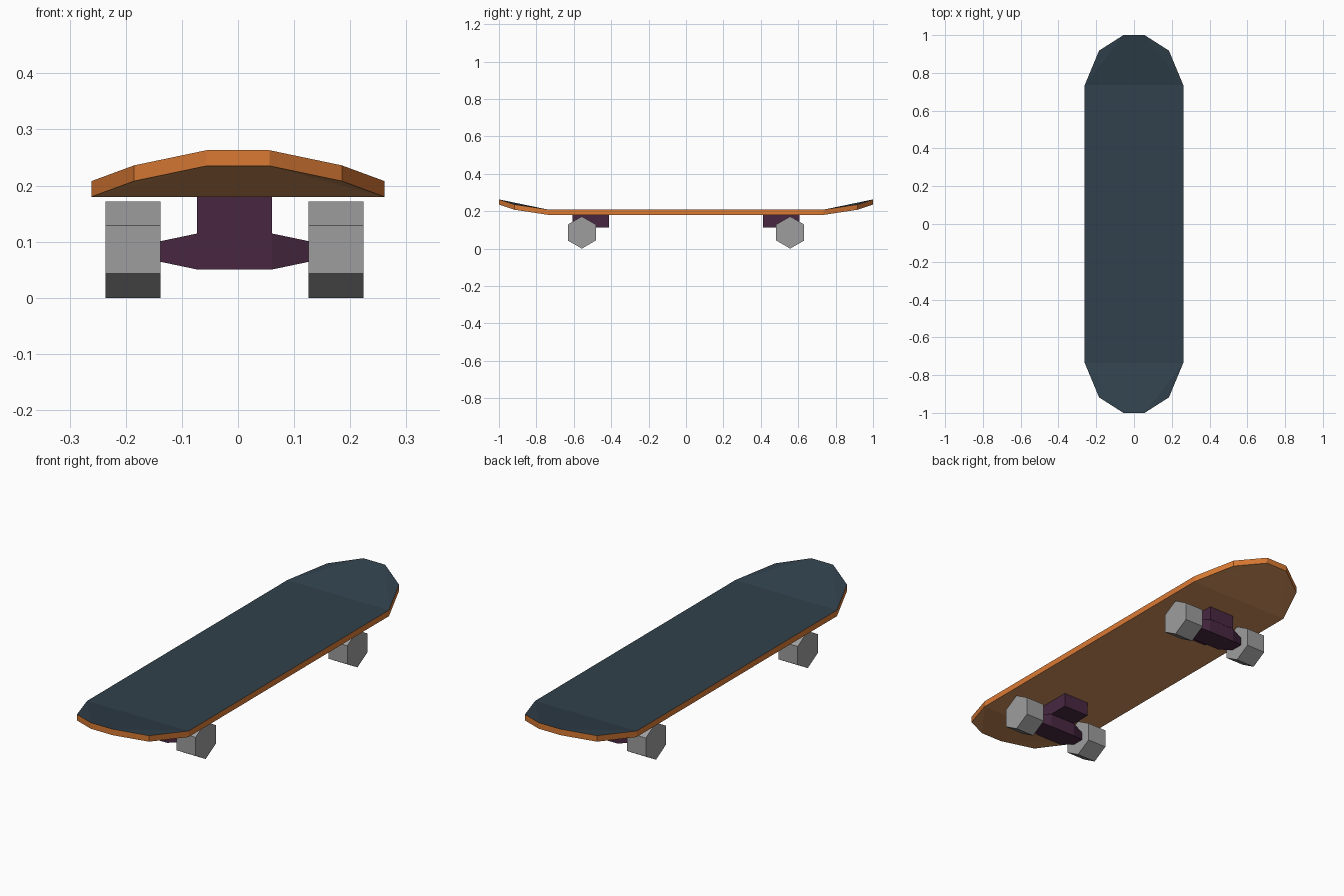
import bpy, bmesh, math

if "Cube" in bpy.data.objects:
    bpy.data.objects.remove(bpy.data.objects["Cube"])


def srgb(r, g, b):
    def lin(c):
        c /= 255
        return c / 12.92 if c <= 0.04045 else ((c + 0.055) / 1.055) ** 2.4
    return (lin(r), lin(g), lin(b), 1)


def material(name, rgb):
    m = bpy.data.materials.new(name)
    m.diffuse_color = srgb(*rgb)
    m.use_nodes = True
    m.node_tree.nodes["Principled BSDF"].inputs["Base Color"].default_value = m.diffuse_color
    return m


GRIP = material("dark slate grip", (49, 65, 76))
EDGE = material("orange deck edge", (218, 122, 52))
UNDER = material("tan deck underside", (212, 148, 93))
METAL = material("dark purple truck", (72, 39, 65))
WHEEL = material("grey wheel", (158, 158, 158))


def make(name, verts, faces, *mats):
    bm = bmesh.new()
    vs = [bm.verts.new(v) for v in verts]
    for f in faces:
        bm.faces.new([vs[i] for i in f])
    bmesh.ops.recalc_face_normals(bm, faces=bm.faces)
    bm.normal_update()
    if len(mats) == 3:  # top, rim and underside by face direction
        for f in bm.faces:
            f.material_index = 0 if f.normal.z > 0.7 else 2 if f.normal.z < -0.7 else 1
    me = bpy.data.meshes.new(name)
    bm.to_mesh(me)
    bm.free()
    for m in mats:
        me.materials.append(m)
    ob = bpy.data.objects.new(name, me)
    bpy.context.collection.objects.link(ob)
    return ob


def loft(name, sections, mat):
    """Skin equal-length rings and cap both ends."""
    n = len(sections[0])
    faces = [tuple(range(n)), tuple(range((len(sections) - 1) * n, len(sections) * n))]
    for s in range(len(sections) - 1):
        for i in range(n):
            j = (i + 1) % n
            faces.append((s * n + i, s * n + j, (s + 1) * n + j, (s + 1) * n + i))
    return make(name, [p for ring in sections for p in ring], faces, mat)


def rect(x, y, z, hy, hz):
    return [(x, y - hy, z - hz), (x, y + hy, z - hz), (x, y + hy, z + hz), (x, y - hy, z + hz)]


# Deck: straight middle with raised, faceted ends
quarter = [(0.261, 0.735, 0.0), (0.185, 0.918, 0.028), (0.056, 1.0, 0.055)]
ring = quarter + [(-x, y, z) for x, y, z in reversed(quarter)]
ring += [(-x, -y, z) for x, y, z in ring]
cap = [(0, 5, 6, 11), (0, 1, 2), (0, 2, 3, 5), (3, 4, 5), (6, 7, 8), (6, 8, 9, 11), (9, 10, 11)]
verts = [(x, y, z + h) for h in (0.18, 0.208) for x, y, z in ring]
faces = cap + [tuple(i + 12 for i in f) for f in cap]
faces += [(i, (i + 1) % 12, (i + 1) % 12 + 12, i + 12) for i in range(12)]
make("deck", verts, faces, GRIP, EDGE, UNDER)

# Trucks and wheels, mirrored front to back
CX, AXLE_Y, R = -0.006, 0.557, 0.086
for end, sy in (("front", -1), ("back", 1)):
    y = sy * AXLE_Y
    # Base block under the deck, reaching inwards from the axle
    loft(end + "_truck_base", [rect(CX + sx * 0.067, sy * 0.51, 0.147, 0.098, 0.033)
                               for sx in (-1, 1)], METAL)
    # Tapered hanger between the wheels
    loft(end + "_truck_hanger", [rect(CX + x, y, 0.0825, hy, hz) for x, hy, hz in
                                 ((-0.134, 0.028, 0.018), (-0.067, 0.05, 0.032),
                                  (0.067, 0.05, 0.032), (0.134, 0.028, 0.018))], METAL)
    # Six-sided wheels standing on a corner
    for side, sx in (("left", -1), ("right", 1)):
        loft(f"{end}_{side}_wheel",
             [[(CX + sx * x, y + R * math.sin(k * math.pi / 3), R + R * math.cos(k * math.pi / 3))
               for k in range(6)] for x in (0.132, 0.23)], WHEEL)
